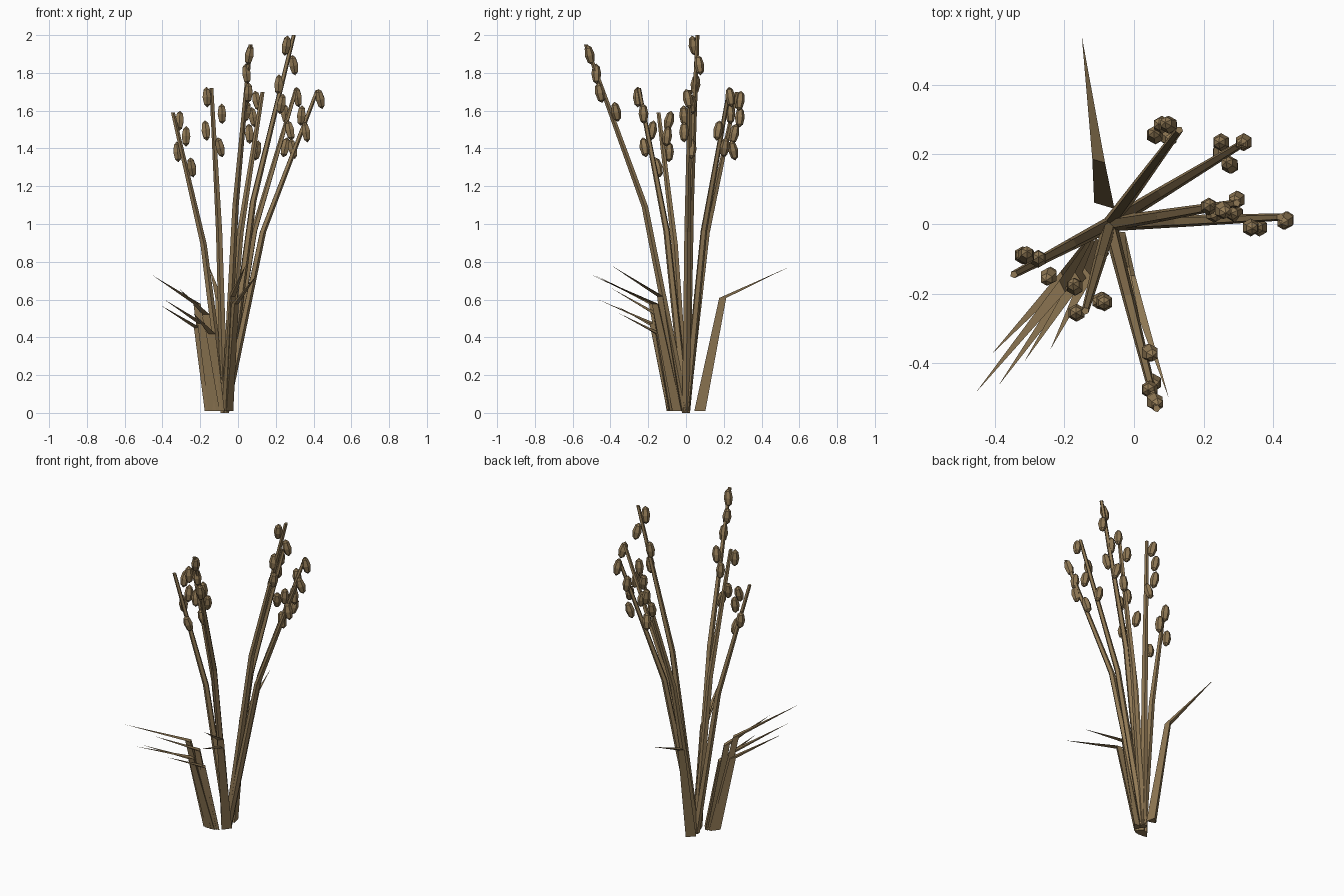
import bpy, bmesh, math, random
from mathutils import Vector, Matrix

if "Cube" in bpy.data.objects:
    bpy.data.objects.remove(bpy.data.objects["Cube"])

random.seed(4)
straw = bpy.data.materials.new("dry straw brown")
straw.diffuse_color = (0.28, 0.19, 0.09, 1)
straw.use_nodes = True
straw.node_tree.nodes["Principled BSDF"].inputs["Base Color"].default_value = straw.diffuse_color
ROOT = Vector((-0.07, 0.0, 0.0))


def finish(bm, name):
    bmesh.ops.recalc_face_normals(bm, faces=bm.faces)
    me = bpy.data.meshes.new(name)
    bm.to_mesh(me)
    bm.free()
    me.materials.append(straw)
    bpy.context.collection.objects.link(bpy.data.objects.new(name, me))


def tube(name, points, radii, sides, turn):
    """Level rings joined along a bent path; radius 0 ends in a point."""
    bm = bmesh.new()
    rings = []
    for p, r in zip(points, radii):
        n = sides if r else 1
        rings.append([bm.verts.new((p.x + r * math.cos(turn + i * math.tau / sides),
                                    p.y + r * math.sin(turn + i * math.tau / sides), p.z))
                      for i in range(n)])
    for a, b in zip(rings, rings[1:]):
        for i in range(sides):
            j = (i + 1) % sides
            if len(b) == 1:
                bm.faces.new((a[i], a[j], b[0]))
            else:
                bm.faces.new((a[i], a[j], b[j], b[i]))
    bm.faces.new(rings[0])
    if len(rings[-1]) > 1:
        bm.faces.new(rings[-1])
    finish(bm, name)


def seed(name, centre):
    # six-sided pointed grain, slightly tilted
    bm = bmesh.new()
    tilt = Matrix.Rotation(random.uniform(-0.25, 0.25), 4, 'X') @ \
        Matrix.Rotation(random.uniform(-0.25, 0.25), 4, 'Y')
    bmesh.ops.create_uvsphere(bm, u_segments=6, v_segments=4, radius=1,
                              matrix=Matrix.Translation(centre) @ tilt
                              @ Matrix.Diagonal((0.026, 0.026, 0.055, 1)))
    finish(bm, name)


# Stalks: tip, then (x, y) of the four seeds from the top down
stalks = [
    ((0.13, 0.27, 1.70), [(0.10, 0.285), (0.08, 0.285), (0.06, 0.255), (0.10, 0.25)]),
    ((0.31, 0.23, 1.72), [(0.315, 0.235), (0.25, 0.235), (0.275, 0.17), (0.25, 0.205)]),
    ((0.295, 0.06, 2.00), [(0.255, 0.04), (0.295, 0.07), (0.215, 0.05), (0.23, 0.03)]),
    ((0.42, 0.02, 1.71), [(0.435, 0.01), (0.335, -0.01), (0.36, -0.01), (0.29, 0.03)]),
    ((0.065, -0.53, 1.95), [(0.06, -0.51), (0.045, -0.475), (0.055, -0.455), (0.045, -0.37)]),
    ((-0.14, -0.25, 1.72), [(-0.165, -0.255), (-0.085, -0.225), (-0.17, -0.18), (-0.095, -0.22)]),
    ((-0.345, -0.145, 1.59), [(-0.31, -0.09), (-0.275, -0.10), (-0.32, -0.09), (-0.245, -0.15)]),
]
for k, (tip, grains) in enumerate(stalks):
    tip = Vector(tip)
    bend = ROOT.lerp(tip, 0.41)
    bend.z = tip.z * 0.56
    tube(f"stalk_{k + 1}", [ROOT, bend, tip], [0.022, 0.018, 0.011], 5,
         math.atan2(tip.y, tip.x - ROOT.x))
    for g, (x, y) in enumerate(grains):
        z = tip.z * (0.972 - 0.0515 * g)
        seed(f"seed_{k + 1}_{g + 1}", Vector((x, y, z)))

# Leaf blades: tip and distance of the base from the root
blades = [
    ((-0.15, 0.54, 0.77), 0.07),
    ((-0.455, -0.485, 0.73), 0.10),
    ((-0.41, -0.375, 0.57), 0.11),
    ((-0.39, -0.465, 0.60), 0.10),
    ((-0.315, -0.395, 0.66), 0.09),
    ((-0.24, -0.36, 0.53), 0.08),
    ((0.04, -0.395, 0.78), 0.04),
    ((0.10, -0.50, 0.73), 0.04),
]
for k, (tip, dist) in enumerate(blades):
    tip = Vector(tip)
    out = Vector((tip.x - ROOT.x, tip.y, 0)).normalized()
    base = ROOT + out * dist + Vector((0, 0, 0.01))
    bend = base.lerp(tip, 0.26)
    bend.z = tip.z * 0.79
    tube(f"leaf_blade_{k + 1}", [base, bend, tip], [0.035, 0.022, 0], 3,
         math.atan2(out.y, out.x) - math.radians(25))
